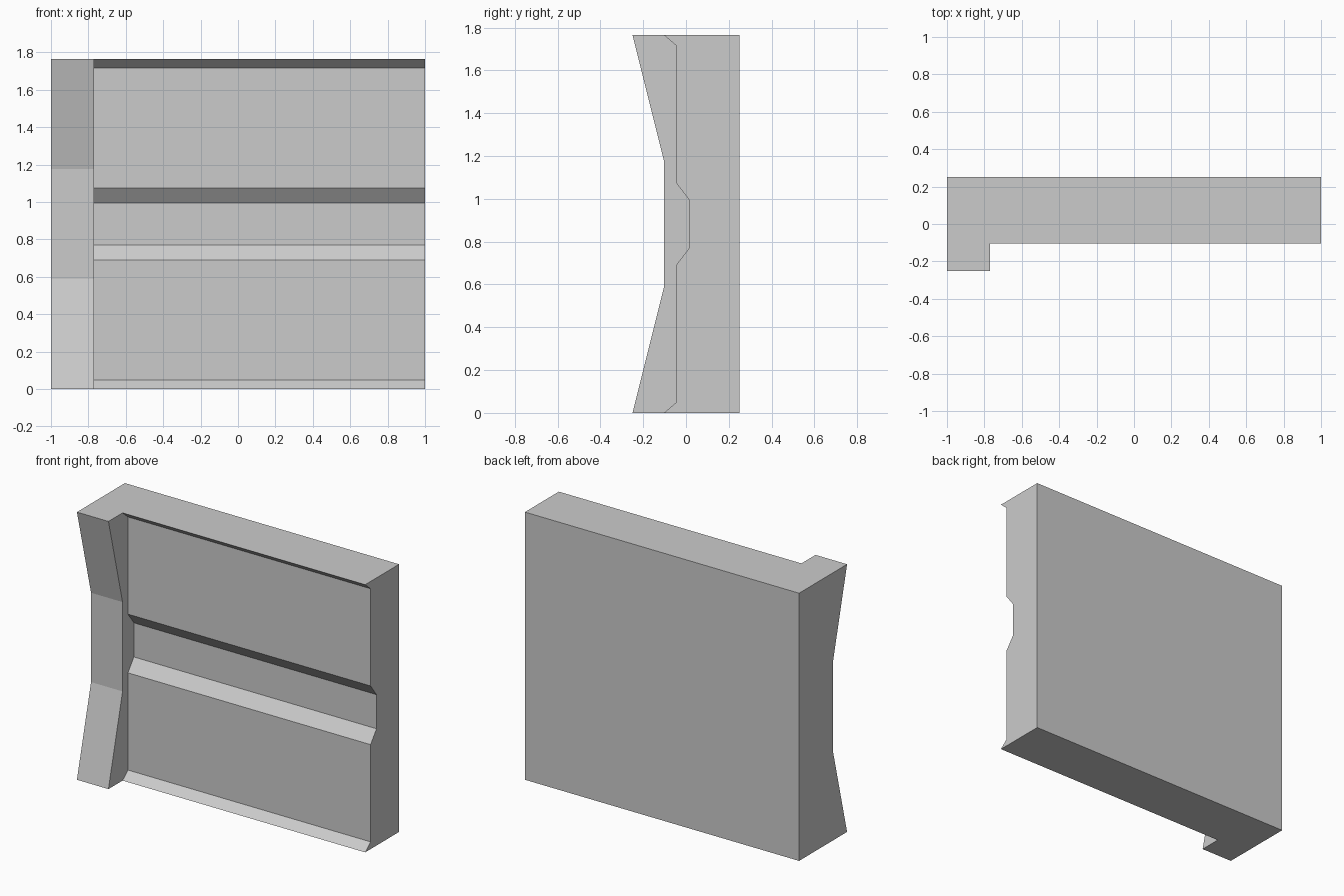
import bpy, bmesh

if "Cube" in bpy.data.objects:
    bpy.data.objects.remove(bpy.data.objects["Cube"])

H = 1.765                      # wall height
BACK = 0.25                    # rear plane
LEFT, SEAM, RIGHT = -1.0, -0.77, 1.0


def mirrored(half):
    """Complete a (y, z) front profile by mirroring its lower half in z."""
    return half + [(y, H - z) for y, z in reversed(half)]


# Front profiles: flared pillar and recessed panel with a central groove
pillar = mirrored([(-0.25, 0), (-0.103, 0.588)])
panel = mirrored([(-0.103, 0), (-0.047, 0.048), (-0.047, 0.689), (0.015, 0.77)])

bm = bmesh.new()


def column(profile, x):
    return [bm.verts.new((x, y, z)) for y, z in profile]


def strip(a, b):
    for i in range(len(a) - 1):
        bm.faces.new((a[i], b[i], b[i + 1], a[i + 1]))


back_edge = [(BACK, 0), (BACK, H)]
back_l, back_r = column(back_edge, LEFT), column(back_edge, RIGHT)
pil_l, pil_r = column(pillar, LEFT), column(pillar, SEAM)
pan_l, pan_r = column(panel, SEAM), column(panel, RIGHT)

# Front surfaces and plain back
strip(pil_l, pil_r)
strip(pan_l, pan_r)
strip(back_l, back_r)

# Side ends and the step between pillar and panel
bm.faces.new(pil_l + back_l[::-1])
bm.faces.new(pan_r + back_r[::-1])
bm.faces.new(pil_r + pan_l[::-1])

# L-shaped bottom and top
for i in (0, -1):
    bm.faces.new((pil_l[i], pil_r[i], pan_l[i], pan_r[i], back_r[i], back_l[i]))

bmesh.ops.recalc_face_normals(bm, faces=bm.faces)
mesh = bpy.data.meshes.new("wall_panel")
bm.to_mesh(mesh)
bm.free()
bpy.context.collection.objects.link(bpy.data.objects.new("wall_panel", mesh))
